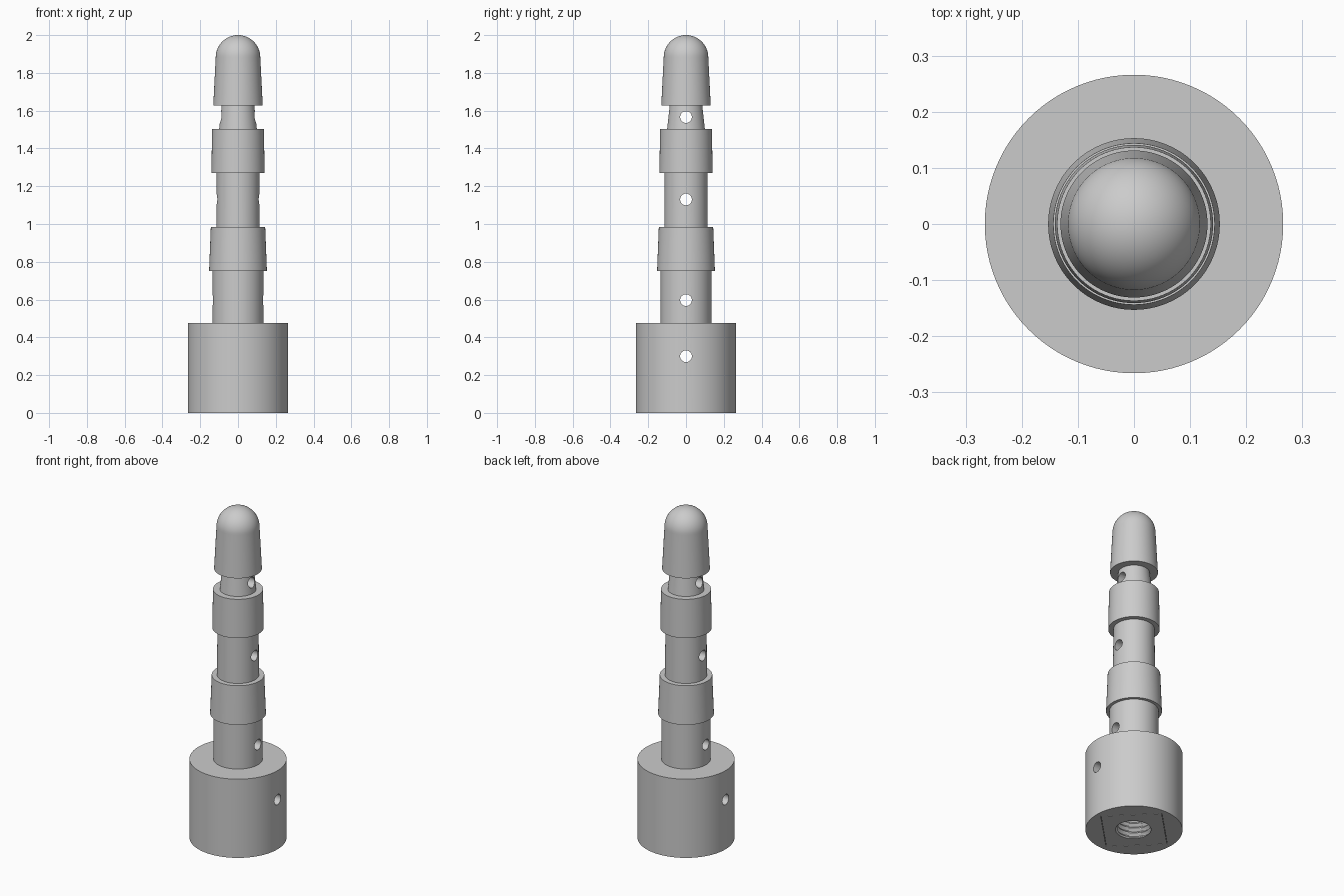
import bpy
import bmesh
from math import sin, cos, pi, radians
from mathutils import Matrix

cube = bpy.data.objects.get("Cube")
if cube:
    bpy.data.objects.remove(cube, do_unlink=True)

grey = bpy.data.materials.new("plain grey")
grey.use_nodes = True
colour = (0.6, 0.6, 0.6, 1)
grey.diffuse_color = colour
grey.node_tree.nodes["Principled BSDF"].inputs["Base Color"].default_value = colour


def make_object(name, bm):
    bmesh.ops.recalc_face_normals(bm, faces=bm.faces)
    mesh = bpy.data.meshes.new(name)
    bm.to_mesh(mesh)
    bm.free()
    mesh.materials.append(grey)
    obj = bpy.data.objects.new(name, mesh)
    bpy.context.collection.objects.link(obj)
    return obj


def lathe(name, profile, steps=96):
    bm = bmesh.new()
    verts = [bm.verts.new((r, 0, z)) for r, z in profile]
    edges = [bm.edges.new(pair) for pair in zip(verts, verts[1:])]
    bmesh.ops.spin(bm, geom=verts + edges, axis=(0, 0, 1), cent=(0, 0, 0),
                   angle=2 * pi, steps=steps)
    bmesh.ops.remove_doubles(bm, verts=bm.verts, dist=1e-5)
    return make_object(name, bm)


def square_block(name, side, bottom, top):
    bm = bmesh.new()
    matrix = (Matrix.Translation((0, 0, (bottom + top) / 2))
              @ Matrix.Rotation(pi / 4, 4, "Z")
              @ Matrix.Diagonal((side, side, top - bottom, 1)))
    bmesh.ops.create_cube(bm, size=1, matrix=matrix)
    return make_object(name, bm)


def cross_pins(name, heights, radius):
    bm = bmesh.new()
    for z in heights:
        bmesh.ops.create_cone(
            bm, cap_ends=True, segments=32, radius1=radius, radius2=radius, depth=0.8,
            matrix=Matrix.Translation((0, 0, z)) @ Matrix.Rotation(pi / 2, 4, "Y"))
    return make_object(name, bm)


def thread_core(name, radius, depth, pitch, bottom, top, steps=48):
    # Tube whose radius follows a helical triangle wave
    bm = bmesh.new()
    rows = int((top - bottom) / pitch * 8)
    rings = []
    for i in range(rows + 1):
        z = bottom + (top - bottom) * i / rows
        ring = []
        for j in range(steps):
            wave = abs(((z / pitch - j / steps) % 1) * 2 - 1)
            r = radius + depth * wave
            a = 2 * pi * j / steps
            ring.append(bm.verts.new((r * cos(a), r * sin(a), z)))
        rings.append(ring)
    for low, high in zip(rings, rings[1:]):
        for j in range(steps):
            k = (j + 1) % steps
            bm.faces.new((low[j], low[k], high[k], high[j]))
    bm.faces.new(rings[0])
    bm.faces.new(rings[-1])
    return make_object(name, bm)


def cut(target, cutter):
    cutter.hide_render = True
    mod = target.modifiers.new("cut", "BOOLEAN")
    mod.operation = "DIFFERENCE"
    mod.solver = "EXACT"
    mod.object = cutter
    bpy.ops.object.select_all(action="DESELECT")
    bpy.context.view_layer.objects.active = target
    target.select_set(True)
    bpy.ops.object.modifier_apply(modifier=mod.name)
    bpy.data.objects.remove(cutter, do_unlink=True)


# Stepped body: base, stem, two tapered collars, necks and domed tip
tip_r = 0.118
dome = [(tip_r * cos(pi / 2 * i / 16), 2 - tip_r + tip_r * sin(pi / 2 * i / 16))
        for i in range(16)]
body = lathe("barbed_post", [
    (0, 0), (0.266, 0), (0.266, 0.476),
    (0.135, 0.476), (0.135, 0.751),
    (0.153, 0.751), (0.144, 0.984),
    (0.115, 0.984), (0.113, 1.27),
    (0.141, 1.27), (0.137, 1.503),
    (0.1, 1.503), (0.086, 1.627),
    (0.131, 1.627)] + dome + [(0, 2)])

# Cross holes and the square pocket under the base
cut(body, cross_pins("pin_cutter", (0.3, 0.597, 1.13, 1.566), 0.031))
cut(body, square_block("pocket_cutter", 0.337, -0.1, 0.24))

# Threaded square insert in the pocket
insert = square_block("threaded_insert", 0.333, 0, 0.238)
cut(insert, thread_core("thread_cutter", 0.09, 0.015, 0.03, -0.03, 0.27))

for obj in (body, insert):
    bpy.ops.object.select_all(action="DESELECT")
    bpy.context.view_layer.objects.active = obj
    obj.select_set(True)
    bpy.ops.object.shade_smooth_by_angle(angle=radians(30))
